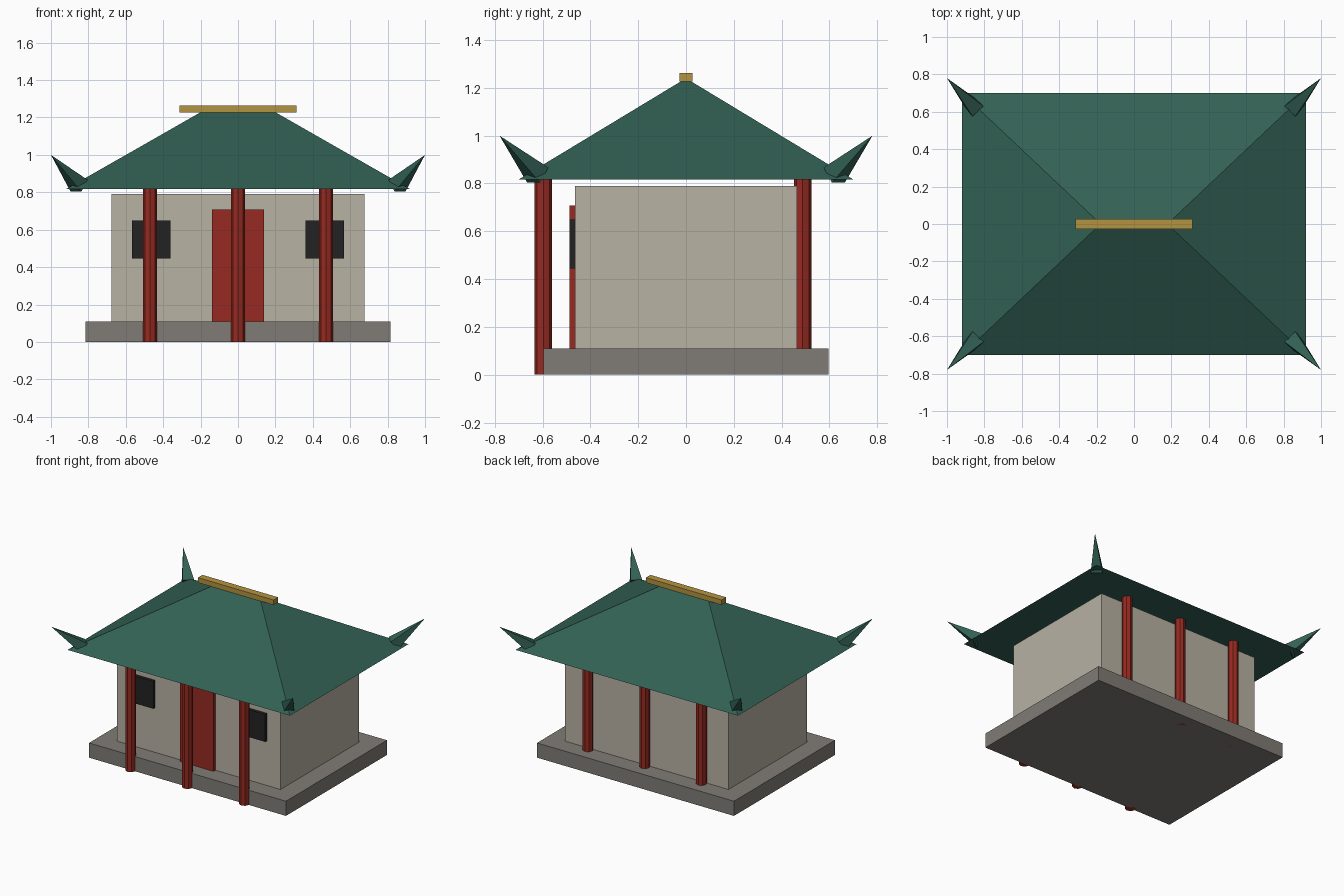
import bpy
import bmesh
from math import radians
from mathutils import Matrix, Vector

default = bpy.data.objects.get("Cube")
if default:
    bpy.data.objects.remove(default, do_unlink=True)


def material(name, rgb):
    mat = bpy.data.materials.new(name)
    mat.use_nodes = True
    colour = (*rgb, 1)
    mat.diffuse_color = colour
    mat.node_tree.nodes["Principled BSDF"].inputs["Base Color"].default_value = colour
    return mat


plaster = material("warm plaster", (0.479, 0.445, 0.371))
stone = material("grey stone", (0.216, 0.202, 0.181))
red = material("red lacquer", (0.305, 0.023, 0.015))
black = material("dark window", (0.016, 0.016, 0.016))
green = material("green tile", (0.033, 0.119, 0.089))
gold = material("gold", (0.456, 0.292, 0.053))


def finish(name, bm, mat):
    bmesh.ops.recalc_face_normals(bm, faces=bm.faces)
    mesh = bpy.data.meshes.new(name)
    bm.to_mesh(mesh)
    bm.free()
    mesh.materials.append(mat)
    obj = bpy.data.objects.new(name, mesh)
    bpy.context.scene.collection.objects.link(obj)
    return obj


def box(name, low, high, mat):
    low, high = Vector(low), Vector(high)
    bm = bmesh.new()
    place = Matrix.Translation((low + high) / 2) @ Matrix.Diagonal((*(high - low), 1))
    bmesh.ops.create_cube(bm, size=1, matrix=place)
    return finish(name, bm, mat)


def cone(name, sides, r1, r2, depth, place, mat):
    bm = bmesh.new()
    bmesh.ops.create_cone(bm, cap_ends=True, segments=sides, radius1=r1,
                          radius2=r2, depth=depth, matrix=place)
    return finish(name, bm, mat)


# Plinth and walls
box("plinth", (-0.815, -0.597, 0), (0.815, 0.597, 0.11), stone)
box("walls", (-0.677, -0.464, 0.11), (0.677, 0.464, 0.79), plaster)

# Door and windows
box("door", (-0.138, -0.487, 0.11), (0.138, -0.45, 0.707), red)
for side, x in (("right", -0.463), ("left", 0.463)):
    box(side + "_window", (x - 0.103, -0.487, 0.445), (x + 0.103, -0.45, 0.65), black)

# Rows of columns
for row, y in (("front", -0.597), ("back", 0.488)):
    for side, x in (("right", -0.47), ("middle", 0), ("left", 0.47)):
        cone(f"{row}_{side}_column", 8, 0.037, 0.037, 0.818,
             Matrix.Translation((x, y, 0.409)), red)

# Hipped roof: a box tapered towards the ridge
roof = box("roof", (-0.92, -0.70, 0.817), (0.92, 0.70, 1.228), green)
for v in roof.data.vertices:
    if v.co.z > 1:
        v.co.x *= 0.2 / 0.92
        v.co.y *= 0.02 / 0.70

box("ridge_beam", (-0.313, -0.027, 1.226), (0.313, 0.027, 1.263), gold)

# Upturned corner spikes
for row, sy in (("front", -1), ("back", 1)):
    for side, sx in (("right", -1), ("left", 1)):
        base = Vector((sx * 0.85, sy * 0.62, 0.835))
        tip = Vector((sx, sy * 0.78, 1.0))
        axis = tip - base
        across = axis.cross(Vector((0, 0, 1))).normalized()
        forward = axis.normalized()
        up = forward.cross(across)
        turn = Matrix((across, up, forward)).transposed().to_4x4()
        place = (Matrix.Translation((base + tip) / 2) @ turn
                 @ Matrix.Rotation(radians(45), 4, "Z"))
        cone(f"{row}_{side}_spike", 4, 0.056, 0, axis.length, place, green)
